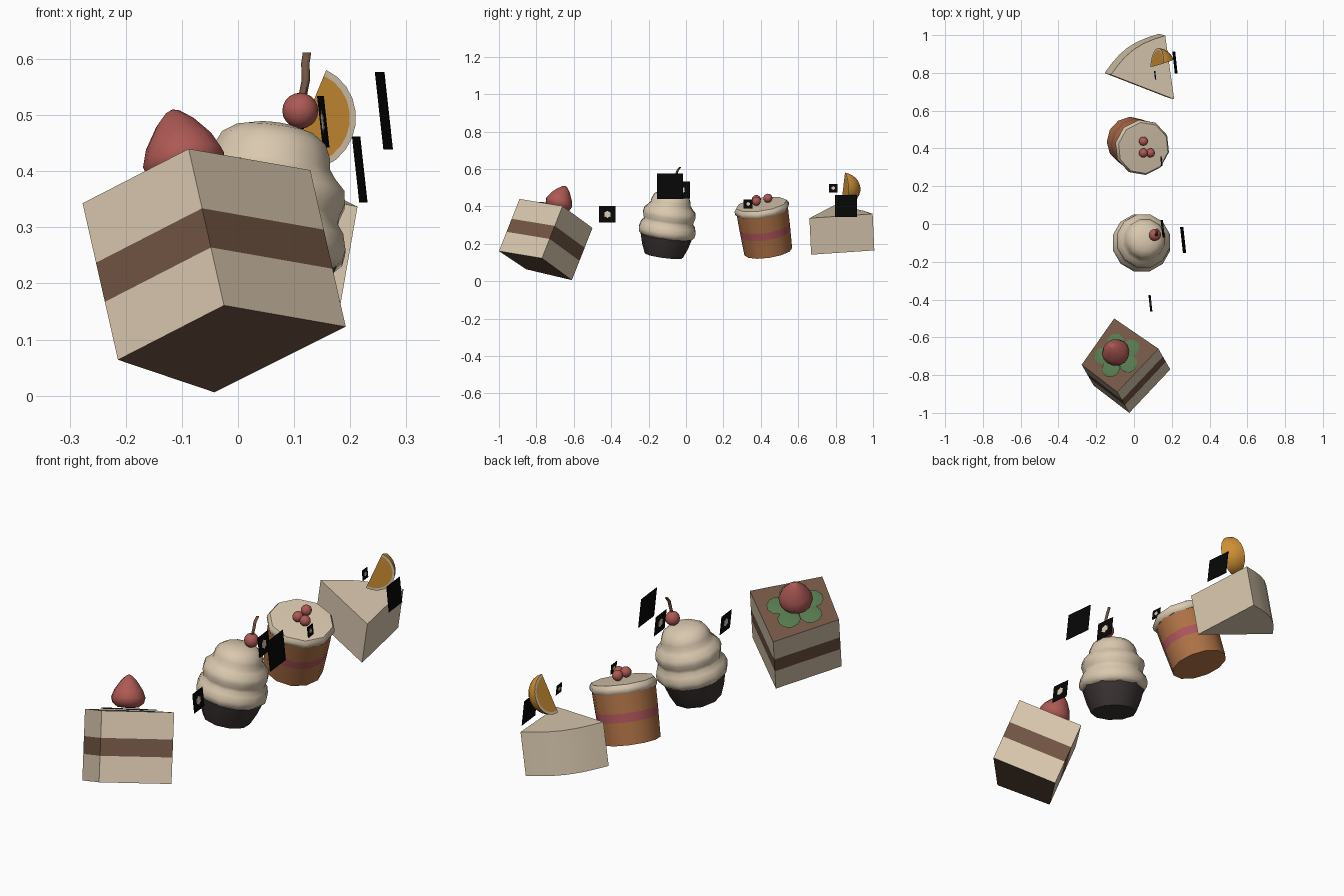
import bpy, bmesh, math
from mathutils import Vector, Matrix

if "Cube" in bpy.data.objects:
    bpy.data.objects.remove(bpy.data.objects["Cube"])

COLOURS = {
    "cream": (0.70, 0.58, 0.43), "chocolate": (0.17, 0.092, 0.058),
    "berry red": (0.42, 0.10, 0.09), "leaf green": (0.09, 0.19, 0.075),
    "dark wrapper": (0.045, 0.034, 0.034), "caramel": (0.42, 0.165, 0.06),
    "pink filling": (0.42, 0.09, 0.10), "orange": (0.62, 0.28, 0.035),
    "black": (0.002, 0.002, 0.002)}
MATS = {}
for n, c in COLOURS.items():
    MATS[n] = bpy.data.materials.new(n)
    MATS[n].diffuse_color = (*c, 1)


def finish(name, bm, mats, angle=None):
    bmesh.ops.remove_doubles(bm, verts=bm.verts, dist=1e-5)
    bmesh.ops.recalc_face_normals(bm, faces=bm.faces)
    me = bpy.data.meshes.new(name)
    bm.to_mesh(me)
    bm.free()
    ob = bpy.data.objects.new(name, me)
    bpy.context.collection.objects.link(ob)
    for m in mats:
        me.materials.append(MATS[m])
    if angle:
        bpy.ops.object.select_all(action='DESELECT')
        ob.select_set(True)
        bpy.context.view_layer.objects.active = ob
        bpy.ops.object.shade_smooth_by_angle(angle=math.radians(angle))
    return ob


def frame(base, axis):
    rot = Vector(axis).to_track_quat('Z', 'Y').to_matrix().to_4x4()
    return Matrix.Translation(Vector(base)) @ rot


def lathe(name, profile, base, axis, sides, mats, bands=None, angle=45):
    """Spin (radius, height) points; bands gives the material index of each ring."""
    bm = bmesh.new()
    rings = []
    for r, h in profile:
        rings.append([bm.verts.new((r * math.cos(2 * math.pi * i / sides),
                                    r * math.sin(2 * math.pi * i / sides), h))
                      if r or not i else None for i in range(sides)])
    for k, (a, b) in enumerate(zip(rings, rings[1:])):
        for i in range(sides):
            j = (i + 1) % sides
            quad = [a[i] or a[0], a[j] or a[0], b[j] or b[0], b[i] or b[0]]
            f = bm.faces.new(list(dict.fromkeys(quad)))
            f.material_index = bands[k] if bands else 0
    bm.transform(frame(base, axis))
    return finish(name, bm, mats, angle)


def prism(name, top, down, cuts, mats, bands, caps=(0, 0), angle=None):
    """Stack a polygon along a vector, with one material index per layer."""
    bm = bmesh.new()
    rings = [[bm.verts.new(Vector(p) + Vector(down) * t) for p in top] for t in cuts]
    n = len(top)
    for k, (a, b) in enumerate(zip(rings, rings[1:])):
        for i in range(n):
            j = (i + 1) % n
            bm.faces.new((a[i], a[j], b[j], b[i])).material_index = bands[k]
    bm.faces.new(rings[0]).material_index = caps[0]
    bm.faces.new(rings[-1]).material_index = caps[1]
    return finish(name, bm, mats, angle)


def ball(name, pos, r, mat):
    bm = bmesh.new()
    bmesh.ops.create_uvsphere(bm, u_segments=16, v_segments=10, radius=r)
    bm.transform(Matrix.Translation(pos))
    return finish(name, bm, [mat], 60)


# Layered square cake with a strawberry and leaves
corners = [(-0.088, -0.89, 0.44), (0.129, -0.66, 0.402),
           (-0.105, -0.5, 0.285), (-0.277, -0.745, 0.343)]
drop = Vector((0.063, -0.11, -0.279))
prism("square_cake", corners, drop, (0, 0.38, 0.63, 1), ["cream", "chocolate"],
      (0, 1, 0), (1, 1))
centre = Vector((-0.085, -0.70, 0.367))
lathe("strawberry", [(0, 0.012), (0.045, 0.016), (0.068, 0.035), (0.074, 0.058),
                     (0.062, 0.09), (0.036, 0.128), (0.014, 0.15), (0, 0.157)],
      centre, -drop, 14, ["berry red"])
up = -drop.normalized()
for k in range(5):
    a = math.radians(31 + 72 * k)
    d = Vector((math.cos(a), math.sin(a), 0))
    d = (d - up * d.dot(up)).normalized()
    lathe(f"leaf_{k}", [(0, 0), (0.045, 0), (0.05, 0.002), (0.045, 0.004), (0, 0.004)],
          centre + d * 0.078 + up * 0.006, up, 10, ["leaf green"], angle=30)

# Cupcake with piled frosting and a cherry
cup_base, cup_axis = (0.022, -0.118, 0.137), (0.13, 0.13, 1)
lathe("cupcake_wrapper", [(0, 0), (0.104, 0), (0.125, 0.05), (0.142, 0.11), (0, 0.12)],
      cup_base, cup_axis, 10, ["dark wrapper"])
lathe("cupcake_frosting",
      [(0, 0.105), (0.14, 0.105), (0.155, 0.12), (0.158, 0.14), (0.15, 0.168),
       (0.137, 0.185), (0.139, 0.2), (0.146, 0.222), (0.142, 0.245), (0.122, 0.265),
       (0.111, 0.28), (0.108, 0.3), (0.096, 0.325), (0.07, 0.343), (0.035, 0.352),
       (0, 0.354)], cup_base, cup_axis, 12, ["cream"], angle=75)
ball("cherry", (0.111, -0.058, 0.508), 0.032, "berry red")
bm = bmesh.new()
stem = [(0.115, -0.058, 0.533), (0.121, -0.055, 0.563), (0.12, -0.045, 0.592),
        (0.123, -0.03, 0.612)]
rings = [[bm.verts.new(Vector(p) + Vector((math.cos(i * math.pi / 3), math.sin(i * math.pi / 3), 0))
                       * 0.0075) for i in range(6)] for p in stem]
for a, b in zip(rings, rings[1:]):
    for i in range(6):
        bm.faces.new((a[i], a[(i + 1) % 6], b[(i + 1) % 6], b[i]))
bm.faces.new(rings[0])
bm.faces.new(rings[-1])
finish("cherry_stem", bm, ["chocolate"], 60)

# Round caramel cake with a pink band, a cream lid and berries
round_base, round_axis = (-0.02, 0.44, 0.158), (0.07, -0.038, 0.257)
lathe("round_cake", [(0, 0), (0.129, 0), (0.134, 0.1), (0.136, 0.14), (0.139, 0.24),
                     (0, 0.24)],
      round_base, round_axis, 12, ["caramel", "pink filling"], (0, 0, 1, 0, 0))
lathe("cream_lid", [(0, 0.225), (0.141, 0.225), (0.148, 0.235), (0.148, 0.25),
                    (0.138, 0.265), (0, 0.27)],
      round_base, round_axis, 10, ["cream"])
for k, p in enumerate([(0.05, 0.438, 0.444), (0.05, 0.376, 0.437), (0.087, 0.376, 0.428)]):
    ball(f"berry_{k}", p, 0.024, "berry red")

# Cake slice with a curved back
tip, back, left = Vector((0.213, 0.66, 0.337)), Vector((0.165, 0.998, 0.36)), Vector((-0.122, 0.79, 0.405))
outward = Vector((-0.58, 0.81, 0)) * 0.038
arc = [back.lerp(left, t / 6) + outward * math.sin(math.pi * t / 6) for t in range(7)]
prism("cake_slice", [tip] + arc, (-0.034, 0.009, -0.195), (0, 1), ["cream"], (0,), angle=30)

# Orange wedge: a section of a ball with pith rims on both cut faces
top, low = Vector((0.157, 0.85, 0.58)), Vector((0.087, 0.83, 0.41))
mid, ax, R = (top + low) / 2, (top - low).normalized(), 0.093
ex = (Vector((1, 0, 0)) - ax * ax.x).normalized()
ey = ax.cross(ex)
bm = bmesh.new()


def wedge_point(lon, lat, r):
    a, b = math.radians(lon), math.radians(lat)
    return bm.verts.new(mid + r * (math.sin(b) * ax + math.cos(b) * (
        math.cos(a) * ex + math.sin(a) * ey)))


lats, lons = [-90 + 15 * i for i in range(13)], [20 + 17 * i for i in range(5)]
skin = [[wedge_point(o, t, R) for t in lats] for o in lons]
for a, b in zip(skin, skin[1:]):
    for i in range(12):
        bm.faces.new((a[i], a[i + 1], b[i + 1], b[i]))
for o, outer in ((lons[0], skin[0]), (lons[-1], skin[-1])):
    inner = [wedge_point(o, t, R * 0.88) for t in lats]
    for i in range(12):
        bm.faces.new((outer[i], outer[i + 1], inner[i + 1], inner[i])).material_index = 1
    bm.faces.new(inner)
finish("orange_wedge", bm, ["orange", "cream"], 35)

# Thin upright cards, the small ones with a cream rosette on both sides
cards = [(0.26, -0.085, 0.508, 0.138, 0), (0.217, 0.855, 0.403, 0.117, 0),
         (0.087, -0.42, 0.357, 0.088, 1), (0.152, -0.025, 0.488, 0.092, 1),
         (0.145, 0.332, 0.413, 0.048, 1), (0.112, 0.787, 0.498, 0.046, 1)]
for k, (x, y, z, s, rosette) in enumerate(cards):
    c = Vector((x, y, z))
    u, v = Vector((-0.11, 1, 0)) * s / 2, Vector((-0.11, 0, 1)) * s / 2
    n = u.cross(v).normalized()
    prism(f"card_{k}", [c + n * 0.001 + p for p in (-u - v, u - v, u + v, v - u)],
          -n * 0.002, (0, 1), ["black"], (0,))
    if rosette:
        ring = [c + n * 0.002 + (u * math.cos(i * math.pi / 6) + v * math.sin(i * math.pi / 6))
                * (0.46 if i % 2 else 0.36) for i in range(12)]
        prism(f"card_rosette_{k}", ring, -n * 0.004, (0, 1), ["cream"], (0,))

for m in bpy.data.materials:
    if m.users and not m.is_grease_pencil:
        m.use_nodes = True
        m.node_tree.nodes["Principled BSDF"].inputs["Base Color"].default_value = m.diffuse_color
